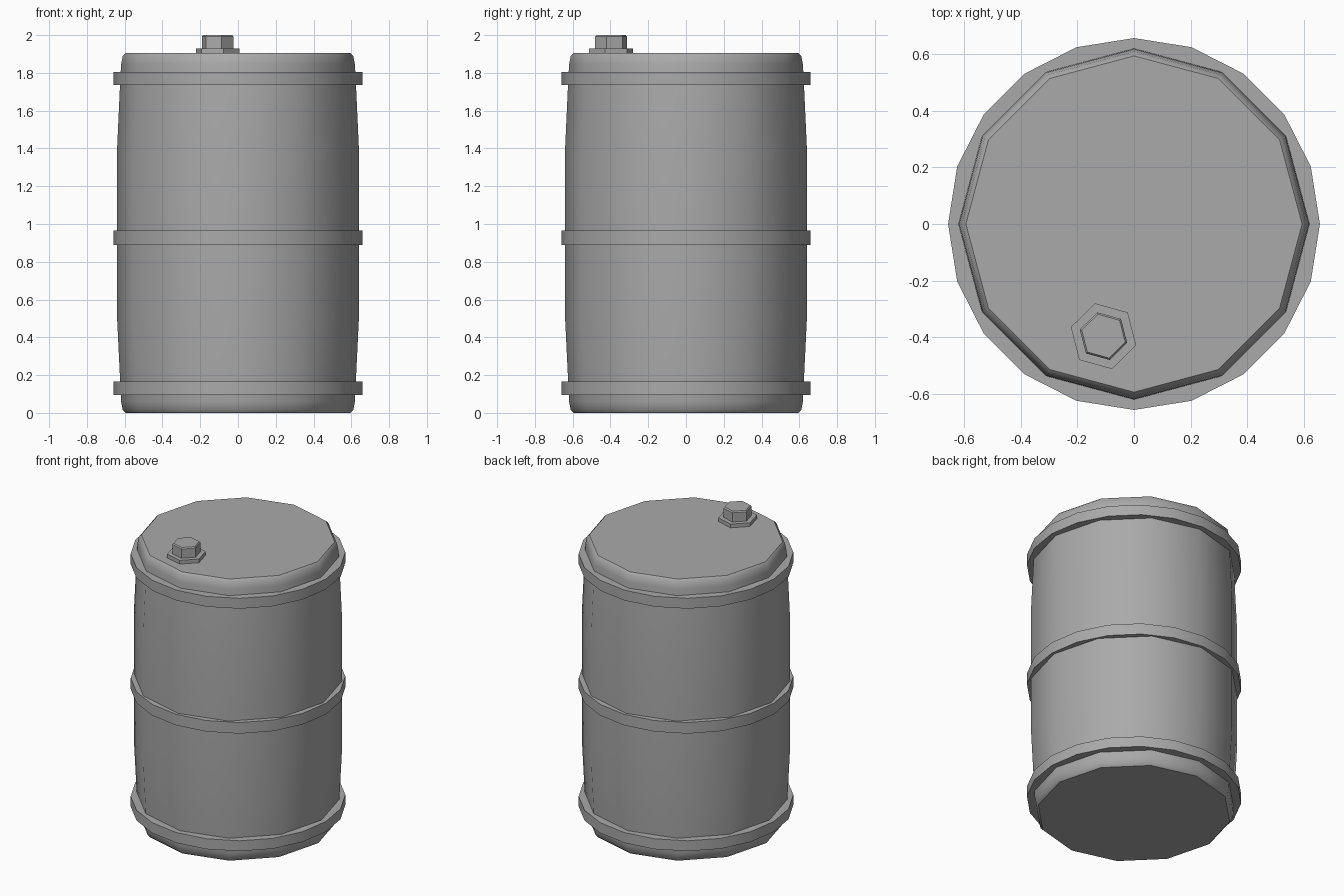
import bpy
import math

cube = bpy.data.objects.get("Cube")
if cube:
    bpy.data.objects.remove(cube, do_unlink=True)

steel = bpy.data.materials.new("grey steel")
steel.use_nodes = True
grey = (0.4, 0.4, 0.4, 1)
steel.diffuse_color = grey
bsdf = next(n for n in steel.node_tree.nodes if n.type == "BSDF_PRINCIPLED")
bsdf.inputs["Base Color"].default_value = grey


def lathe(name, profile, sides, centre=(0, 0), turn=0, smooth=35):
    """Closed solid swept from (radius, height) points, capped at both ends."""
    verts, faces = [], []
    for r, z in profile:
        for i in range(sides):
            a = math.radians(turn) + math.tau * i / sides
            verts.append((centre[0] + r * math.cos(a), centre[1] + r * math.sin(a), z))
    for k in range(len(profile) - 1):
        for i in range(sides):
            j = (i + 1) % sides
            faces.append((k * sides + i, k * sides + j,
                          (k + 1) * sides + j, (k + 1) * sides + i))
    faces.append(tuple(reversed(range(sides))))
    faces.append(tuple(range(len(verts) - sides, len(verts))))
    mesh = bpy.data.meshes.new(name)
    mesh.from_pydata(verts, [], faces)
    mesh.materials.append(steel)
    obj = bpy.data.objects.new(name, mesh)
    bpy.context.collection.objects.link(obj)
    bpy.ops.object.select_all(action="DESELECT")
    obj.select_set(True)
    bpy.context.view_layer.objects.active = obj
    bpy.ops.object.shade_smooth_by_angle(angle=math.radians(smooth))
    return obj


# Bulging body with softened rims
lathe("barrel_body", [
    (0.595, 0), (0.61, 0.015), (0.619, 0.06), (0.625, 0.19), (0.64, 0.5),
    (0.64, 1.4), (0.625, 1.73), (0.619, 1.845), (0.61, 1.89), (0.595, 1.905),
], 12)

# Three hoops
for name, low, high in (("bottom_hoop", 0.095, 0.165),
                        ("middle_hoop", 0.89, 0.965),
                        ("top_hoop", 1.735, 1.805)):
    lathe(name, [(0.658, low), (0.658, high)], 20)

# Hexagonal filler cap on its flange
spot = (-0.108, -0.397)
lathe("cap_flange", [(0.12, 1.895), (0.12, 1.93)], 6, spot, -15.5)
lathe("filler_cap", [(0.087, 1.925), (0.087, 1.992), (0.08, 2.0)], 6, spot, -15.5)
